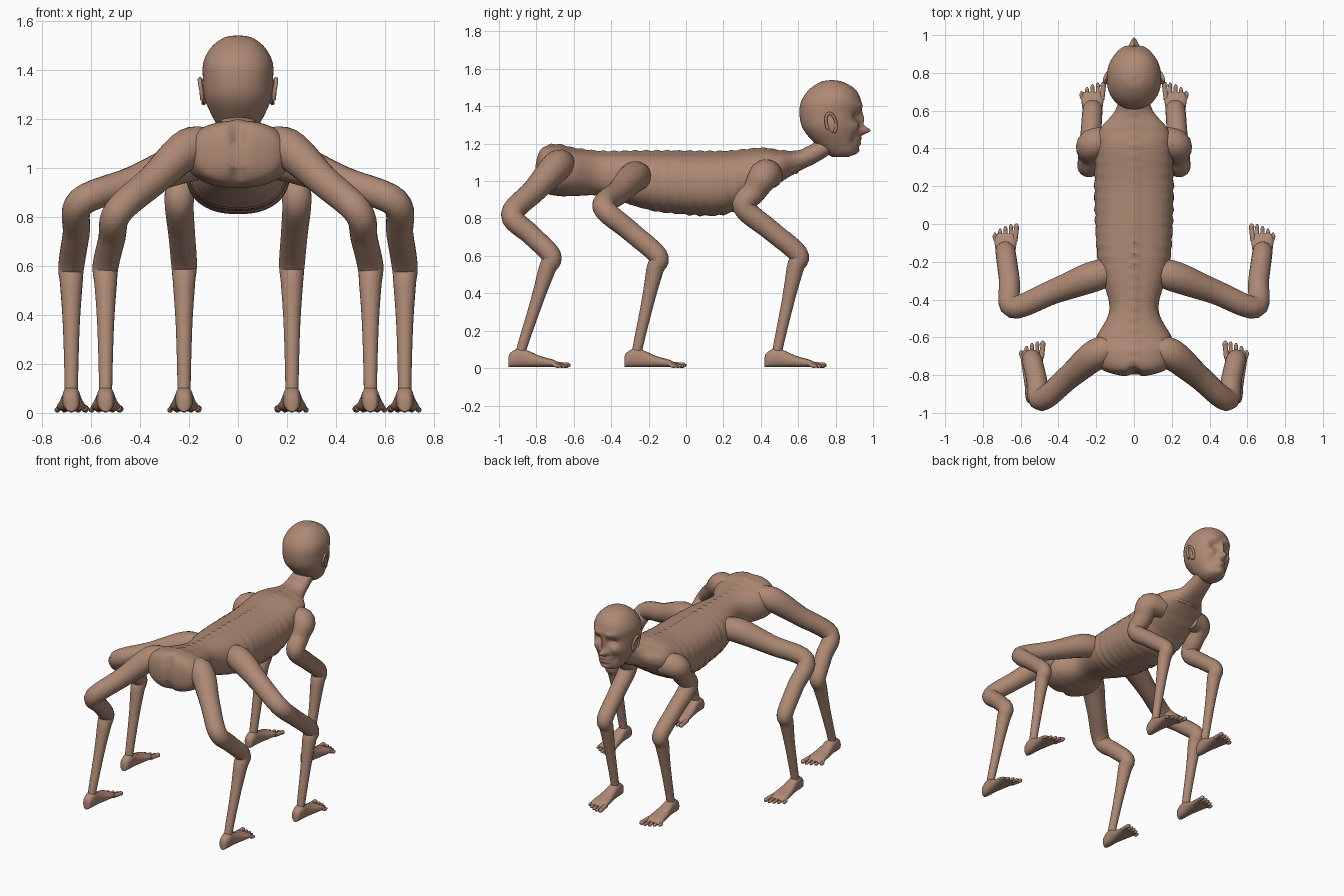
import bpy, math
from mathutils import Vector

default_cube = bpy.data.objects.get("Cube")
if default_cube:
    bpy.data.objects.remove(default_cube, do_unlink=True)

skin = bpy.data.materials.new("brown_skin")
skin.use_nodes = True
skin.diffuse_color = (.42, .25, .175, 1)
skin.node_tree.nodes["Principled BSDF"].inputs["Base Color"].default_value = skin.diffuse_color


def spline(stations, steps):
    """Smooth interpolation through stations of any length."""
    points = [Vector(station) for station in stations]
    padded = [points[0]] + points + [points[-1]]
    result = []
    for before, start, end, after in zip(padded, padded[1:], padded[2:], padded[3:]):
        leave, arrive = (end - before) / 2, (after - start) / 2
        for step in range(steps):
            t = step / steps
            ease = t * t * (3 - 2 * t)
            result.append(start.lerp(end, ease) + leave * t * (1 - t) ** 2
                          - arrive * t * t * (1 - t))
    return result + [points[-1]]


def loft(name, rings):
    """Skin a list of equal rings and close both ends."""
    count = len(rings[0])
    verts = [point for ring in rings for point in ring]
    faces = [(row * count + col, row * count + (col + 1) % count,
              (row + 1) * count + (col + 1) % count, (row + 1) * count + col)
             for row in range(len(rings) - 1) for col in range(count)]
    faces.append(tuple(reversed(range(count))))
    faces.append(tuple(range(len(verts) - count, len(verts))))
    mesh = bpy.data.meshes.new(name)
    mesh.from_pydata(verts, [], faces)
    mesh.materials.append(skin)
    part = bpy.data.objects.new(name, mesh)
    bpy.context.collection.objects.link(part)
    bpy.ops.object.select_all(action='DESELECT')
    part.select_set(True)
    bpy.context.view_layer.objects.active = part
    bpy.ops.object.mode_set(mode='EDIT')
    bpy.ops.mesh.select_all(action='SELECT')
    bpy.ops.mesh.normals_make_consistent(inside=False)
    bpy.ops.object.mode_set(mode='OBJECT')
    bpy.ops.object.shade_smooth_by_angle(angle=math.radians(50))


def oval(count, power=1):
    """Unit rounded section as (u, v) pairs; a lower power is boxier."""
    angles = [math.tau * step / count for step in range(count)]
    return [(math.copysign(abs(math.cos(a)) ** power, math.cos(a)),
             math.copysign(abs(math.sin(a)) ** power, math.sin(a))) for a in angles]


def bell(offset, spread):
    return math.exp(-(offset / spread) ** 2)


def tube(name, joints, radii, sides=20, steps=6):
    """Round limb through joints with a radius at each."""
    path = spline([(*joint, radius) for joint, radius in zip(joints, radii)], steps)
    centres = [station.to_3d() for station in path]
    rings, normal = [], None
    for index, centre in enumerate(centres):
        ahead = centres[min(index + 1, len(centres) - 1)]
        tangent = (ahead - centres[max(index - 1, 0)]).normalized()
        normal = normal or tangent.orthogonal()
        normal = (normal - tangent * normal.dot(tangent)).normalized()
        side = tangent.cross(normal)
        rings.append([centre + (normal * u + side * v) * path[index].w for u, v in oval(sides)])
    loft(name, rings)


# Torso and neck: (y, bottom, top, half width), with ribs below and a spine on top
torso = [(-.81, 1, 1.1, .04), (-.77, .94, 1.18, .17), (-.68, .92, 1.19, .215),
         (-.6, .92, 1.17, .2), (-.45, .92, 1.15, .13), (-.25, .86, 1.15, .18),
         (-.1, .83, 1.15, .2), (.2, .82, 1.15, .21), (.4, .92, 1.17, .2),
         (.5, .99, 1.16, .18), (.6, 1.05, 1.16, .1), (.7, 1.1, 1.21, .075), (.78, 1.15, 1.26, .07)]
rings = []
for y, bottom, top, width in spline(torso, 12):
    ribs = bell(y - .08, .27) * .005 * math.sin(y * 100)
    knobs = .014 + .004 * math.sin(y * 110)
    spine = knobs * bell(y + .12, .7)
    cleft = .03 * bell(y + .81, .07)
    ring = []
    for u, v in oval(72, .86):
        x = (width + ribs) * u
        z = (bottom + top) / 2 + (top - bottom) / 2 * v
        z += spine * bell(x, .02) if v > 0 else ribs * v
        ring.append((x, y + cleft * bell(x, .03), z))
    rings.append(ring)
loft("torso", rings)

# Head: (z, back, front, half width)
skull = [(1.13, .78, .87, .04), (1.15, .75, .91, .07), (1.2, .69, .925, .1),
         (1.28, .625, .925, .135), (1.36, .607, .93, .143), (1.43, .617, .935, .141),
         (1.49, .66, .905, .11), (1.53, .72, .84, .058), (1.54, .775, .785, .005)]
# Face relief: (x, z, x spread, z spread, push)
relief = {
    "nose_bridge": (0, 1.33, .014, .045, .025),
    "nose_tip": (0, 1.27, .021, .022, .058),
    "nostril_wing": (.02, 1.265, .013, .014, .015),
    "eye_socket": (.055, 1.345, .028, .02, -.03),
    "eyelid": (.055, 1.34, .015, .01, .012),
    "brow": (.05, 1.4, .045, .02, .014),
    "cheekbone": (.08, 1.29, .03, .03, .016),
    "hollow_cheek": (.065, 1.22, .025, .035, -.012),
    "upper_lip": (0, 1.225, .04, .01, .014),
    "lower_lip": (0, 1.2, .035, .01, .012),
    "chin": (0, 1.16, .03, .015, .01),
}
rings = []
for z, back, front, width in spline(skull, 8):
    ring = []
    for u, v in oval(80, .93):
        x, y = width * u, (back + front) / 2 + (front - back) / 2 * v
        push = sum(amount * bell(abs(x) - at_x, wide) * bell(z - at_z, tall)
                   for at_x, at_z, wide, tall, amount in relief.values())
        ring.append((x, y + push * min(1, max(0, v * 2)), z))
    rings.append(ring)
loft("head", rings)

# Leg joints: hip, knee, hock, ankle
legs = {
    "rear": [(.2, -.69, 1.08), (.49, -.93, .82), (.54, -.72, .6), (.54, -.88, .1)],
    "middle": [(.22, -.28, 1.02), (.64, -.44, .86), (.68, -.15, .6), (.68, -.26, .1)],
    "front": [(.22, .42, 1.03), (.24, .31, .86), (.22, .6, .61), (.22, .49, .1)],
}
leg_radii = [.07, .082, .065, .06, .055, .053, .046, .034, .027, .03]
# Foot: (distance ahead of ankle, top, half width)
foot = [(-.07, .05, .012), (-.06, .075, .028), (-.02, .1, .036), (.02, .095, .038),
        (.1, .06, .05), (.17, .04, .058), (.21, .02, .045)]

for label, side in (("left", 1), ("right", -1)):
    for pair, joints in legs.items():
        name = f"{pair}_{label}"
        hip, knee, hock, ankle = [Vector((side * x, y, z)) for x, y, z in joints]
        root = hip - Vector((side * .1, -.03, 0))
        sole = ankle * Vector((1, 1, 0)).length_squared / 2
        sole.z = .06
        tube(f"{name}_leg", [root, hip, hip.lerp(knee, .5), knee, knee.lerp(hock, .5), hock,
                             hock.lerp(ankle, .15), hock.lerp(ankle, .5), ankle, sole], leg_radii)
        loft(f"{name}_foot", [[(ankle.x + width * u, ankle.y + ahead, .005 + top * (v + 1) / 2)
                               for u, v in oval(24, .8)] for ahead, top, width in spline(foot, 4)])
        # Toes, shortening from the big toe on the inner side
        for toe in range(5):
            radius = .011 if toe else .015
            x = ankle.x + side * (toe - 2) * .0245
            spread = side * (toe - 2) * .004
            tip = Vector((x + spread, ankle.y + .262 - toe * toe * .003, radius))
            back = Vector((0, -.03, .002))
            tube(f"{name}_toe_{toe}", [(x, ankle.y + .17, .022), tip + back, tip + back / 2, tip],
                 [radius, radius * .9, radius, radius / 3], 12, 3)

    # Ear: a shallow shell with a curled rim
    rim = []
    for step in range(25):
        angle = math.radians(step * 12 - 70)
        across, up = math.cos(angle), math.sin(angle)
        rim.append((side * (.143 + .012 * max(0, up) - .005 * across),
                    .775 + .026 * across - .008 * up, 1.31 + .052 * up))
    tube(f"{label}_ear_rim", rim, [.0085] * len(rim), 10, 1)
    loft(f"{label}_ear", [[(side * x, .775 + scale * (.025 * u - .008 * v), 1.31 + scale * .05 * v)
                           for u, v in oval(24)] for x, scale in ((.12, .9), (.14, 1), (.147, .8))])
    tube(f"{label}_collar_bone", [(side * .02, .59, 1.05), (side * .1, .56, 1.06),
                                  (side * .18, .46, 1.08)], [.012] * 3, 10)
